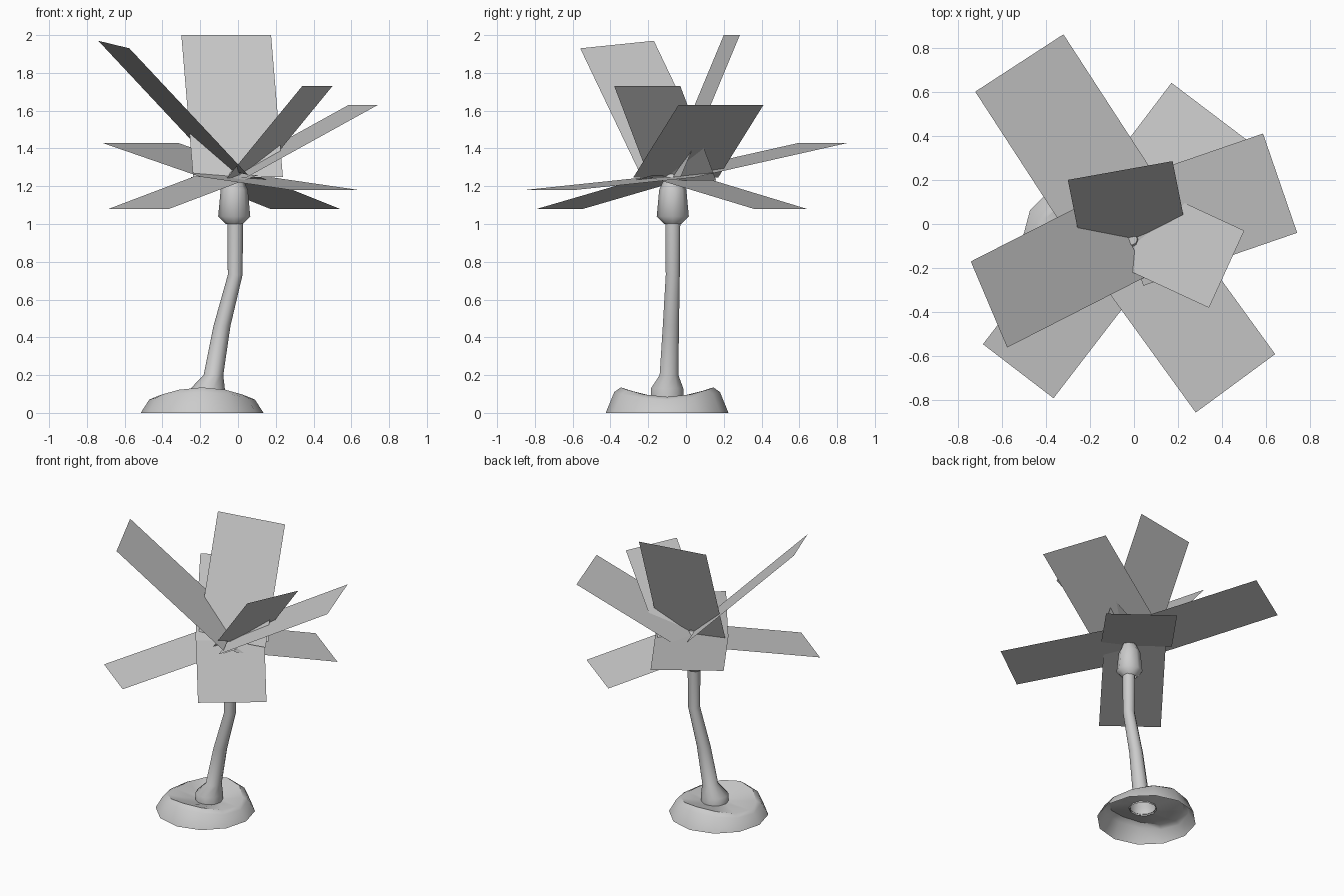
import bpy, bmesh, math
from mathutils import Vector

cube = bpy.data.objects.get("Cube")
if cube:
    bpy.data.objects.remove(cube, do_unlink=True)

grey = bpy.data.materials.new("plain grey")
grey.use_nodes = True
COLOUR = (0.6, 0.6, 0.6, 1)
grey.diffuse_color = COLOUR
grey.node_tree.nodes["Principled BSDF"].inputs["Base Color"].default_value = COLOUR


def finish(name, bm, smooth=None):
    mesh = bpy.data.meshes.new(name)
    bm.to_mesh(mesh)
    bm.free()
    mesh.materials.append(grey)
    obj = bpy.data.objects.new(name, mesh)
    bpy.context.collection.objects.link(obj)
    if smooth:
        bpy.ops.object.select_all(action='DESELECT')
        obj.select_set(True)
        bpy.context.view_layer.objects.active = obj
        bpy.ops.object.shade_smooth_by_angle(angle=math.radians(smooth))
    return obj


def loft(name, rings, sides, smooth, cap=False, wave=None):
    """Skin circles (x, y, z, radius); wave can change height by angle."""
    bm = bmesh.new()
    loops = []
    for i, (x, y, z, r) in enumerate(rings):
        loop = []
        for k in range(sides):
            a = math.tau * k / sides
            dz = wave(i, a) if wave else 0
            loop.append(bm.verts.new((x + r * math.cos(a), y + r * math.sin(a), z + dz)))
        loops.append(loop)
    for lo, hi in zip(loops, loops[1:]):
        for k in range(sides):
            n = (k + 1) % sides
            bm.faces.new((lo[k], lo[n], hi[n], hi[k]))
    if cap:
        bm.faces.new(loops[-1])
    return finish(name, bm, smooth)


# Ground mound: open underneath, wavy rim, shallow dish on top
WAVES = (0, -0.02, -0.025, 0)
CX, CY = -0.19, -0.10
loft("ground_mound",
     [(CX, CY, 0, 0.325), (CX, CY, 0.09, 0.28), (CX, CY, 0.11, 0.245), (-0.16, -0.1, 0.08, 0.085)],
     12, 40, wave=lambda i, a: WAVES[i] * math.cos(2 * a))

# Bent trunk with a flared foot
loft("trunk",
     [(-0.16, -0.1, 0.07, 0.09), (-0.16, -0.1, 0.13, 0.09), (-0.13, -0.09, 0.2, 0.052),
      (-0.085, -0.08, 0.46, 0.045), (-0.015, -0.07, 0.73, 0.039), (-0.015, -0.07, 1.03, 0.042)],
     10, 50)

# Swollen crown under the leaves
loft("trunk_crown",
     [(-0.02, -0.07, 1.0, 0.045), (-0.02, -0.07, 1.04, 0.085), (-0.02, -0.07, 1.18, 0.072),
      (-0.02, -0.07, 1.23, 0.05), (-0.01, -0.07, 1.28, 0.025)],
     8, 50, cap=True)

# Flat leaves: two tip corners and the middle of the base edge
LEAVES = {
    "leaf_back_right": ((-0.32, 0.86, 1.43), (-0.72, 0.60, 1.43), (0.0, -0.07, 1.25)),
    "leaf_back_left": ((0.54, 0.36, 1.08), (0.17, 0.64, 1.08), (-0.07, -0.06, 1.25)),
    "leaf_left": ((0.74, -0.04, 1.63), (0.585, 0.41, 1.63), (-0.035, -0.055, 1.245)),
    "leaf_front_left_raised": ((0.34, -0.38, 1.73), (0.50, -0.03, 1.73), (0.01, -0.015, 1.23)),
    "leaf_upright": ((0.175, 0.285, 2.0), (-0.30, 0.20, 2.0), (0.0, -0.07, 1.25)),
    "leaf_right_raised": ((-0.74, -0.17, 1.97), (-0.575, -0.56, 1.93), (-0.03, -0.045, 1.28)),
    "leaf_front_right": ((-0.685, -0.545, 1.08), (-0.365, -0.79, 1.08), (-0.05, -0.05, 1.26)),
    "leaf_front_left": ((0.28, -0.855, 1.18), (0.64, -0.59, 1.18), (-0.02, -0.06, 1.25)),
}
for name, corners in LEAVES.items():
    a, b, base = map(Vector, corners)
    half = (b - a) / 2
    bm = bmesh.new()
    face = bm.faces.new([bm.verts.new(p) for p in (a, b, base + half, base - half)])
    face.normal_update()
    if face.normal.z < 0:
        face.normal_flip()
    finish(name, bm)
